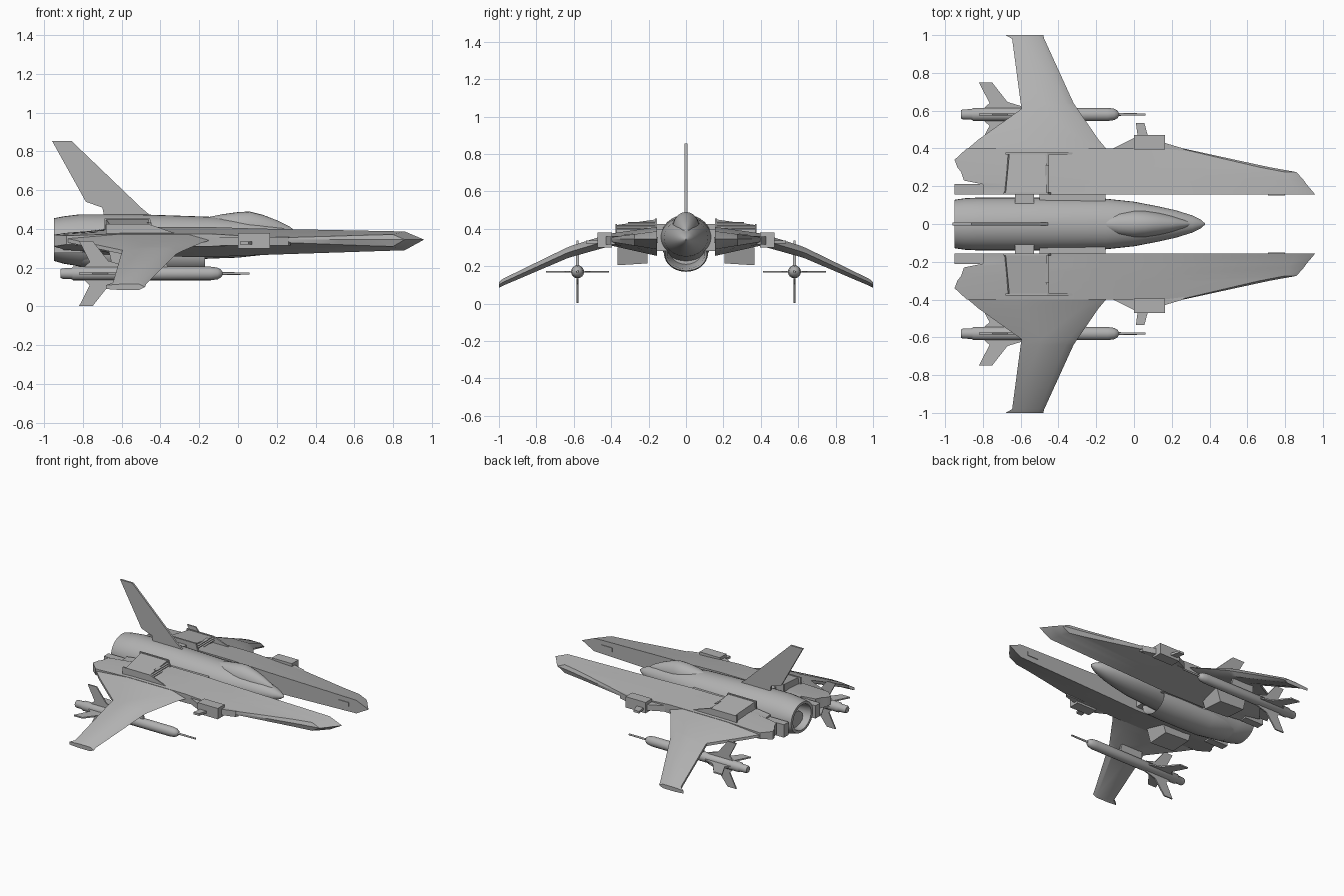
import bpy, bmesh, math

if "Cube" in bpy.data.objects:
    bpy.data.objects.remove(bpy.data.objects["Cube"])

grey = bpy.data.materials.new("dark_grey")
grey.diffuse_color = (.44, .44, .44, 1)
grey.use_nodes = True
grey.node_tree.nodes["Principled BSDF"].inputs["Base Color"].default_value = grey.diffuse_color


def loft(name, rings, mirror=False, smooth=False, caps=(True, True)):
    """Skin a list of equal-length 3D rings into one object."""
    bm = bmesh.new()
    vs = [[bm.verts.new(p) for p in r] for r in rings]
    n = len(rings[0])
    for a, b in zip(vs, vs[1:]):
        for i in range(n):
            bm.faces.new((a[i], a[(i + 1) % n], b[(i + 1) % n], b[i]))
    if caps[0]:
        bm.faces.new(vs[0])
    if caps[1]:
        bm.faces.new(vs[-1])
    bmesh.ops.recalc_face_normals(bm, faces=bm.faces)
    me = bpy.data.meshes.new(name)
    bm.to_mesh(me)
    bm.free()
    me.materials.append(grey)
    ob = bpy.data.objects.new(name, me)
    bpy.context.collection.objects.link(ob)
    if mirror:
        m = ob.modifiers.new("Mirror", 'MIRROR')
        m.use_axis = (False, True, False)
        m.use_mirror_merge = False
    if smooth:
        bpy.ops.object.select_all(action='DESELECT')
        ob.select_set(True)
        bpy.context.view_layer.objects.active = ob
        bpy.ops.object.shade_smooth_by_angle(angle=math.radians(35))
    return ob


def side_prism(name, pts, y0, y1, mirror=True):
    """Extrude an x-z outline along y."""
    return loft(name, [[(x, y, z) for x, z in pts] for y in (y0, y1)], mirror)


def plan_prism(name, pts, z0, z1):
    """Extrude an x-y outline along z."""
    return loft(name, [[(x, y, z) for x, y in pts] for z in (z0, z1)], True)


def block(name, x0, x1, y0, y1, z0, z1):
    return plan_prism(name, [(x0, y0), (x1, y0), (x1, y1), (x0, y1)], z0, z1)


def tube(name, stations, y=0, n=32, mirror=False, caps=(True, True)):
    """Elliptical body along x; station = (x, half width, centre z, half height)."""
    rings = [[(x, y + w * math.cos(2 * math.pi * i / n), z + h * math.sin(2 * math.pi * i / n))
              for i in range(n)] for x, w, z, h in stations]
    return loft(name, rings, mirror, True, caps)


# Fuselage with hollow exhaust nozzle
tube("fuselage", [(-.80, .085, .345, .075), (-.95, .105, .345, .092), (-.95, .128, .345, .11),
                  (-.90, .136, .343, .122), (-.82, .14, .341, .134), (-.5, .14, .345, .13),
                  (-.15, .134, .355, .108), (0, .118, .352, .1), (.12, .095, .35, .085),
                  (.22, .073, .347, .066), (.31, .045, .344, .04), (.355, .022, .343, .02),
                  (.375, .004, .342, .004)])

# Canopy bubble
tube("canopy", [(-.16, .03, .43, .03), (-.08, .06, .42, .056), (0, .072, .41, .077),
                (.06, .07, .405, .085), (.13, .06, .395, .077), (.2, .045, .385, .06),
                (.27, .022, .378, .032), (.31, .004, .37, .006)], n=24)

# Belly intake with open mouth
tube("belly_intake", [(-.36, .08, .27, .06), (-.19, .1, .265, .08), (-.17, .112, .265, .09),
                      (-.3, .118, .27, .1), (-.6, .118, .275, .103), (-.8, .11, .295, .095),
                      (-.9, .08, .31, .06)])

# Tail fin
side_prism("tail_fin", [(-.44, .46), (-.5, .51), (-.86, .855), (-.96, .855), (-.785, .54),
                        (-.70, .51), (-.69, .46)], -.007, .007, False)


# Inner wing body running forward into the long prongs
def body_ring(y, le, te):
    t = (y - .155) / .245
    return [(x, y, z) for x, z in [
        (le, .345), (le - .02 - .08 * (1 - t), .387 - .032 * t), (.1, .402 - .042 * t),
        (-.15, .41 - .035 * t), (-.6, .41 - .035 * t), (te, .385 - .02 * t),
        (te, .28 + .04 * t), (-.6, .26 + .05 * t), (-.15, .255 + .055 * t),
        (.1, .265 + .055 * t), (le - .02 - .08 * (1 - t), .29 + .04 * t)]]


loft("prong_body", [body_ring(*s) for s in [
    (.155, .96, -.8), (.21, .914, -.8), (.23, .9, -.9), (.275, .86, -.915),
    (.30, .72, -.935), (.34, .535, -.95), (.40, .26, -.885)]], True, True)


# Drooping outer wing
def wing_ring(y, le, te, lo, hi):
    c, m = le - te, (lo + hi) / 2
    return [(x, y, z) for x, z in [
        (le, m), (le - .15 * c, hi), (te + .35 * c, hi), (te, m + .01),
        (te, m - .01), (te + .35 * c, lo), (le - .15 * c, lo)]]


loft("outer_wing", [wing_ring(*s) for s in [
    (.39, -.14, -.89, .31, .375), (.45, -.19, -.82, .295, .36), (.61, -.30, -.595, .25, .31),
    (.64, -.32, -.60, .24, .298), (.98, -.475, -.645, .095, .132), (1, -.48, -.68, .085, .115)]],
    True, True)

# Roots joining wing to fuselage, and trailing flaps
block("wing_root", -.50, -.15, .08, .17, .28, .40)
block("root_beam", -.63, -.53, .08, .20, .30, .425)
block("trailing_flap", -.95, -.8, .157, .212, .275, .37)


# Upper wing housings: sloping box, side rails and front grille
def housing_ring(y, h, back):
    return [(back, y, .36), (back + .01, y, h), (-.462, y, h), (-.462, y, .36)]


loft("upper_housing", [housing_ring(.16, .45, -.69), housing_ring(.37, .42, -.67)], True)
side_prism("housing_outer_rail", [(-.68, .36), (-.68, .425), (-.46, .425), (-.315, .375), (-.315, .36)],
           .368, .378)
side_prism("housing_inner_rail", [(-.69, .38), (-.69, .455), (-.455, .455), (-.43, .38)], .155, .167)
for k in range(3):
    z = .40 + .016 * k
    side_prism("housing_slat", [(-.47, z), (-.45, z - .004), (-.45, z), (-.47, z + .005)],
               .165, .37 - .06 * (k == 2))

# Lower wing housings
loft("lower_housing", [[(-.67, y, .30), (-.42, y, .30), (-.45, y, z), (-.65, y, z + .01)]
                       for y, z in ((.205, .215), (.365, .205))], True)

# Prong shoulder pods with small fins
plan_prism("shoulder", [(.27, .38), (.26, .4), (.16, .43), (0, .455), (-.13, .39), (-.13, .37)], .315, .358)
block("shoulder_pod", 0, .165, .395, .472, .30, .38)
plan_prism("shoulder_fin", [(.02, .46), (.075, .46), (.055, .535), (.01, .535)], .32, .336)
block("prong_side_panel", .71, .80, .15, .16, .325, .355)

# Missiles: body, probe, four fins, pylon
MY, MZ = .58, .17
tube("missile_body", [(x, r, MZ, r) for x, r in [
    (-.915, .022), (-.905, .027), (-.86, .028), (-.85, .035), (-.14, .035), (-.105, .03),
    (-.087, .02), (-.08, .007), (.06, .006)]], MY, 16, True)
fin = [(-.59, .028), (-.59, .042), (-.67, .066), (-.75, .168), (-.82, .168), (-.765, .06), (-.8, .028)]
for k in range(4):
    a = k * math.pi / 2
    ca, sa = math.cos(a), math.sin(a)
    loft("missile_fin", [[(x, MY + r * ca - w * sa, MZ + r * sa + w * ca) for x, r in fin]
                         for w in (-.005, .005)], True)
side_prism("missile_pylon", [(-.55, .19), (-.36, .19), (-.38, .28), (-.55, .28)], .572, .588)
